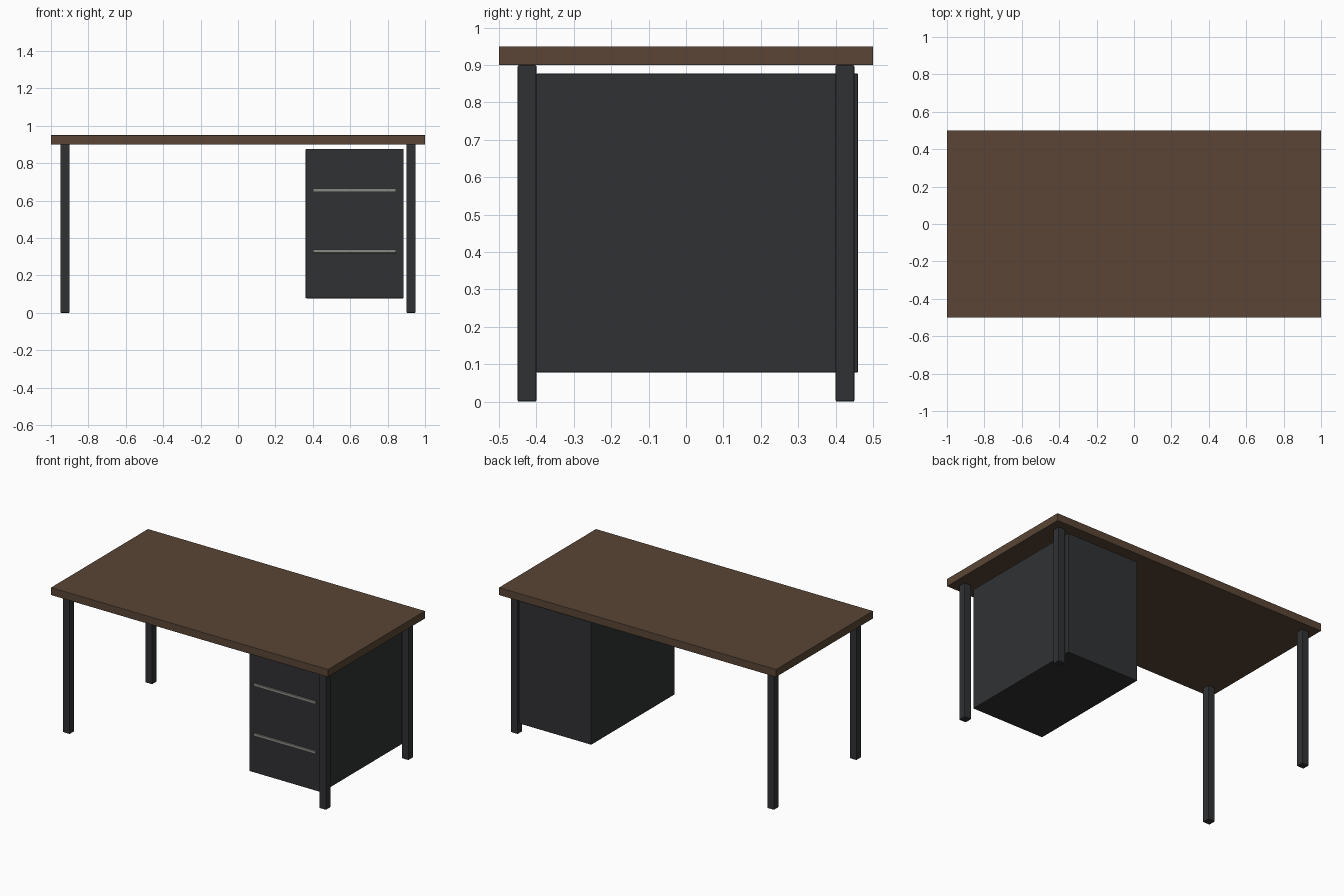
import bpy

if "Cube" in bpy.data.objects:
    bpy.data.objects.remove(bpy.data.objects["Cube"])


def material(name, color):
    m = bpy.data.materials.new(name)
    m.diffuse_color = (*color, 1)
    m.use_nodes = True
    m.node_tree.nodes["Principled BSDF"].inputs["Base Color"].default_value = m.diffuse_color
    return m


WOOD = material("dark_wood", (0.10, 0.06, 0.035))
METAL = material("dark_metal", (0.03, 0.031, 0.033))
STEEL = material("steel", (0.25, 0.25, 0.23))


def box(name, lo, hi, mat, bevel=0.0):
    """Axis-aligned box between two corners, with softened edges."""
    bpy.ops.mesh.primitive_cube_add(
        size=1, location=[(a + b) / 2 for a, b in zip(lo, hi)])
    ob = bpy.context.object
    ob.name = name
    ob.scale = [b - a for a, b in zip(lo, hi)]
    bpy.ops.object.transform_apply(location=False, rotation=False, scale=True)
    ob.data.materials.append(mat)
    if bevel:
        mod = ob.modifiers.new("soft_edges", 'BEVEL')
        mod.width = bevel
        mod.segments = 2
    return ob


# Table top
box("table_top", (-1, -0.5, 0.9), (1, 0.5, 0.95), WOOD, 0.002)

# Four square legs
for side, x in (("left", -0.925), ("right", 0.925)):
    for end, y in (("front", -0.425), ("back", 0.425)):
        box(f"{end}_{side}_leg", (x - 0.025, y - 0.025, 0),
            (x + 0.025, y + 0.025, 0.9), METAL, 0.004)

# Drawer cabinet hanging under the right end
box("drawer_cabinet", (0.362, -0.40, 0.078), (0.885, 0.46, 0.877), METAL, 0.003)

# Long slim drawer handles
for label, z in (("lower", 0.33), ("upper", 0.655)):
    box(f"{label}_drawer_handle", (0.40, -0.41, z - 0.009),
        (0.845, -0.395, z + 0.009), STEEL, 0.001)
